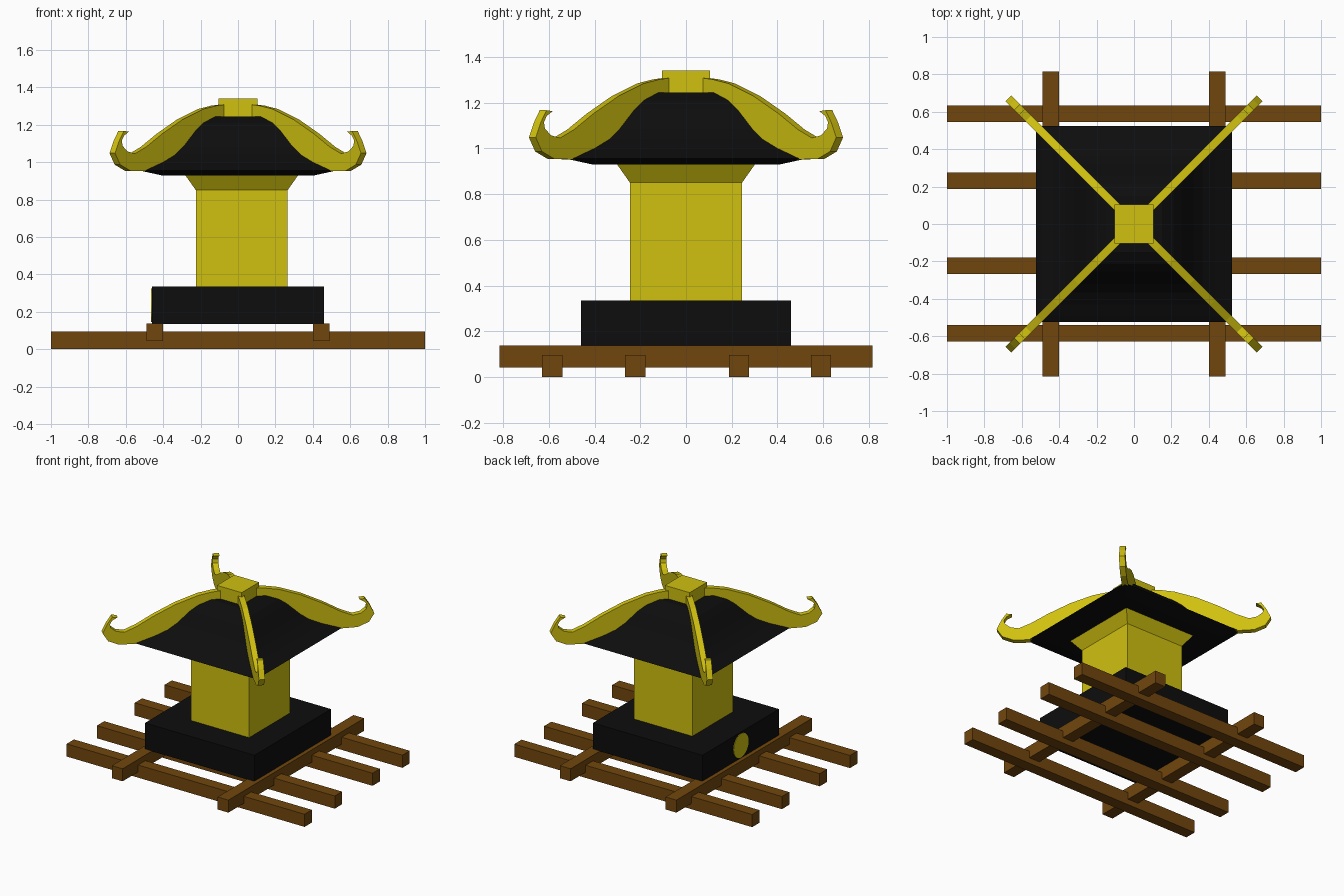
import bpy, bmesh, math
from mathutils import Vector

if "Cube" in bpy.data.objects:
    bpy.data.objects.remove(bpy.data.objects["Cube"])


def material(name, rgb):
    m = bpy.data.materials.new(name)
    m.diffuse_color = (*rgb, 1)
    m.use_nodes = True
    m.node_tree.nodes["Principled BSDF"].inputs["Base Color"].default_value = m.diffuse_color
    return m


GOLD = material("gold", (0.63, 0.53, 0.005))
BLACK = material("black", (0.004, 0.004, 0.004))
BROWN = material("brown wood", (0.165, 0.062, 0.004))


def finish(name, bm, mat):
    bmesh.ops.recalc_face_normals(bm, faces=bm.faces)
    me = bpy.data.meshes.new(name)
    bm.to_mesh(me)
    bm.free()
    me.materials.append(mat)
    ob = bpy.data.objects.new(name, me)
    bpy.context.collection.objects.link(ob)
    return ob


def stack(name, rings, mat, cx=0, cy=0):
    """Rectangular rings (z, half x, half y) joined bottom to top and capped."""
    bm = bmesh.new()
    prev = None
    for z, hx, hy in rings:
        ring = [bm.verts.new((cx + sx * hx, cy + sy * hy, z))
                for sx, sy in ((-1, -1), (1, -1), (1, 1), (-1, 1))]
        if prev:
            for i in range(4):
                j = (i + 1) % 4
                bm.faces.new((prev[i], prev[j], ring[j], ring[i]))
        else:
            bm.faces.new(ring[::-1])
        prev = ring
    bm.faces.new(prev)
    return finish(name, bm, mat)


# Carrying beams: four across, two lengthwise resting over them
for y in (-0.585, -0.222, 0.232, 0.59):
    stack("cross_beam", [(0, 1, 0.044), (0.096, 1, 0.044)], BROWN, cy=y)
for x in (-0.445, 0.445):
    stack("long_beam", [(0.043, 0.045, 0.815), (0.138, 0.045, 0.815)], BROWN, cx=x)

# Plinth and flared body
stack("plinth", [(0.135, 0.46, 0.46), (0.335, 0.46, 0.46)], BLACK)
stack("body", [(0.335, 0.245, 0.245), (0.85, 0.245, 0.245), (0.935, 0.305, 0.305)],
      GOLD, cx=0.02)

# Round emblem plate on the left side of the plinth
bm = bmesh.new()
bmesh.ops.create_cone(bm, cap_ends=True, segments=32, radius1=0.09, radius2=0.09, depth=0.008)
disc = finish("round_plate", bm, GOLD)
disc.rotation_euler = (0, math.pi / 2, 0)
disc.location = (-0.46, 0, 0.235)

# Curved roof and its cap
profile = [(0.93, 0.41), (0.955, 0.525), (0.972, 0.49), (1.0, 0.43), (1.04, 0.365),
           (1.085, 0.32), (1.17, 0.255), (1.21, 0.215), (1.245, 0.15)]
stack("roof", [(z, h, h) for z, h in profile], BLACK)
stack("roof_cap", [(1.23, 0.104, 0.104), (1.34, 0.104, 0.104)], GOLD)

# Hip ribs: upper edge out to the curled tip, then back along the lower edge
upper = [(0.07, 1.31), (0.13, 1.302), (0.20, 1.284), (0.31, 1.229), (0.42, 1.152),
         (0.505, 1.082), (0.565, 1.046), (0.605, 1.057), (0.632, 1.087),
         (0.636, 1.115), (0.624, 1.142), (0.598, 1.163)]
lower = [(0.625, 1.167), (0.650, 1.114), (0.672, 1.048), (0.645, 0.987), (0.59, 0.954),
         (0.50, 0.952), (0.38, 0.99), (0.27, 1.09), (0.19, 1.18), (0.07, 1.23)]
for sx in (-1, 1):
    for sy in (-1, 1):
        bm = bmesh.new()
        side = Vector((sx, -sy, 0)).normalized() * 0.021
        verts = [bm.verts.new(Vector((sx * s, sy * s, z)) - side) for s, z in upper + lower]
        face = bm.faces.new(verts)
        out = bmesh.ops.extrude_face_region(bm, geom=[face])["geom"]
        bmesh.ops.translate(bm, vec=side * 2,
                            verts=[v for v in out if isinstance(v, bmesh.types.BMVert)])
        finish("hip_rib", bm, GOLD)
